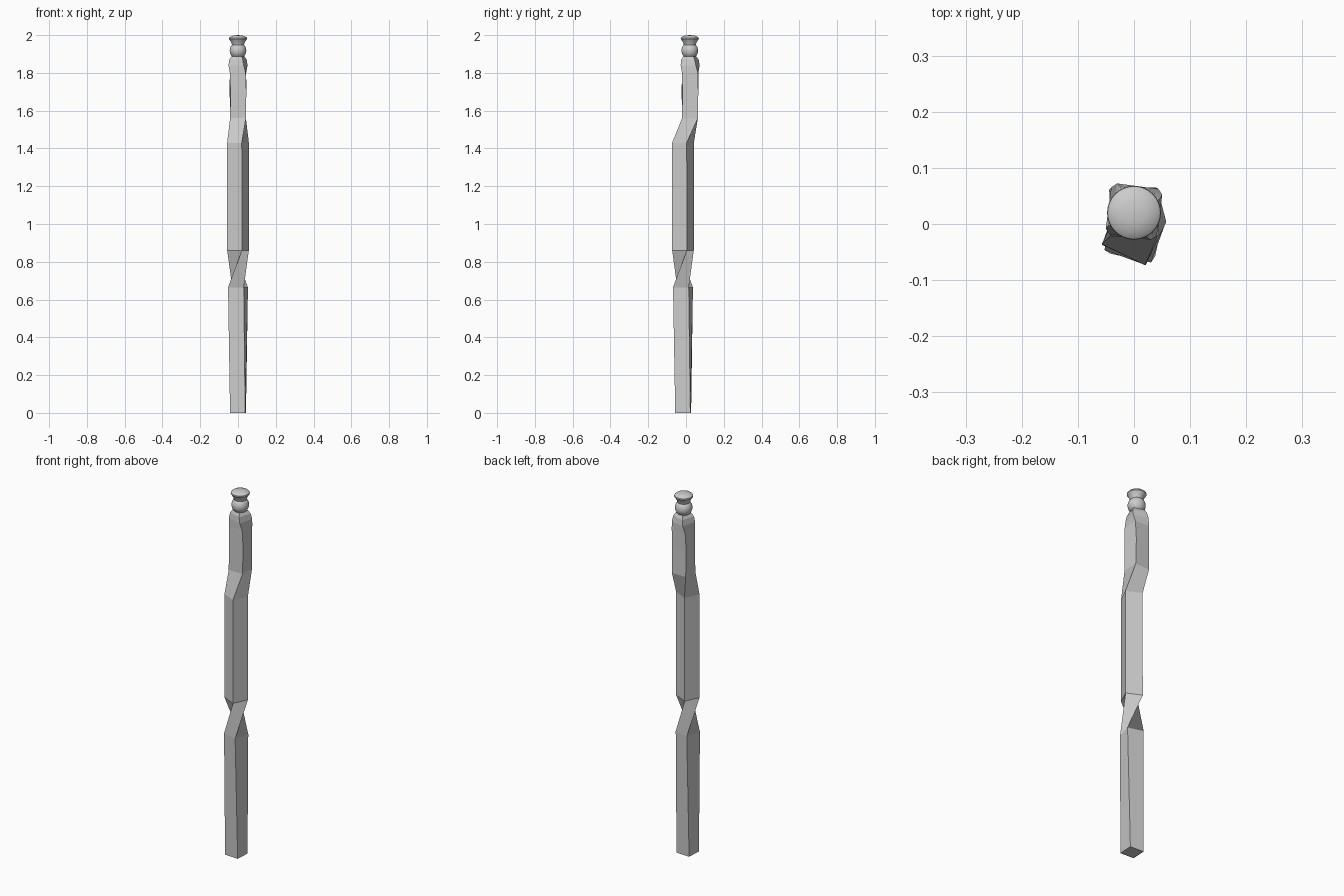
import bpy, bmesh
from math import radians, cos, sin, pi

if "Cube" in bpy.data.objects:
    bpy.data.objects.remove(bpy.data.objects["Cube"])


def make_object(name, bm):
    bmesh.ops.recalc_face_normals(bm, faces=bm.faces)
    mesh = bpy.data.meshes.new(name)
    bm.to_mesh(mesh)
    bm.free()
    obj = bpy.data.objects.new(name, mesh)
    bpy.context.collection.objects.link(obj)
    return obj


def square_loft(name, sections):
    """Skin square sections given as (z, centre y, side, twist in degrees)."""
    bm = bmesh.new()
    rings = []
    for z, cy, side, twist in sections:
        r = side / 2 ** 0.5
        ring = []
        for i in range(4):
            a = radians(twist + 45 + 90 * i)
            ring.append(bm.verts.new((r * cos(a), cy + r * sin(a), z)))
        rings.append(ring)
    for lo, hi in zip(rings, rings[1:]):
        for i in range(4):
            j = (i + 1) % 4
            bm.faces.new((lo[i], lo[j], hi[j], hi[i]))
    bm.faces.new(rings[0][::-1])
    bm.faces.new(rings[-1])
    return make_object(name, bm)


def lathe(name, profile, cy, steps=32):
    """Turn a closed-ended (radius, z) profile about a vertical axis."""
    bm = bmesh.new()
    verts = [bm.verts.new((r, cy, z)) for r, z in profile]
    edges = [bm.edges.new(p) for p in zip(verts, verts[1:])]
    bmesh.ops.spin(bm, geom=verts + edges, cent=(0, cy, 0), axis=(0, 0, 1),
                   angle=2 * pi, steps=steps, use_duplicate=False)
    bmesh.ops.remove_doubles(bm, verts=bm.verts, dist=1e-5)
    return make_object(name, bm)


# Square shaft with a sharp quarter-turn twist and a gentler one above
square_loft("twisted_shaft", [
    (0.00, -0.015, 0.080, -3),
    (0.665, -0.016, 0.086, -15),
    (0.86, -0.016, 0.086, 65),
    (1.43, -0.016, 0.086, 64),
    (1.56, 0.021, 0.084, 90),
    (1.70, 0.021, 0.084, 93),
    (1.80, 0.022, 0.084, 88),
    (1.84, 0.022, 0.083, 76),
    (1.87, 0.021, 0.074, 73),
    (1.888, 0.020, 0.056, 73),
])

# Ball under the cap
R = 0.044
ball = [(R * sin(pi * i / 16), 1.918 - R * cos(pi * i / 16)) for i in range(17)]
objs = [lathe("ball", ball, 0.02)]

# Flared cap with a domed top
cap = [(0, 1.945), (0.031, 1.945), (0.036, 1.962), (0.048, 1.980), (0.047, 1.986),
       (0.039, 1.993), (0.022, 1.998), (0, 2.0)]
objs.append(lathe("flared_cap", cap, 0.02))

for o in objs:
    bpy.ops.object.select_all(action='DESELECT')
    o.select_set(True)
    bpy.context.view_layer.objects.active = o
    bpy.ops.object.shade_smooth_by_angle(angle=radians(35))
